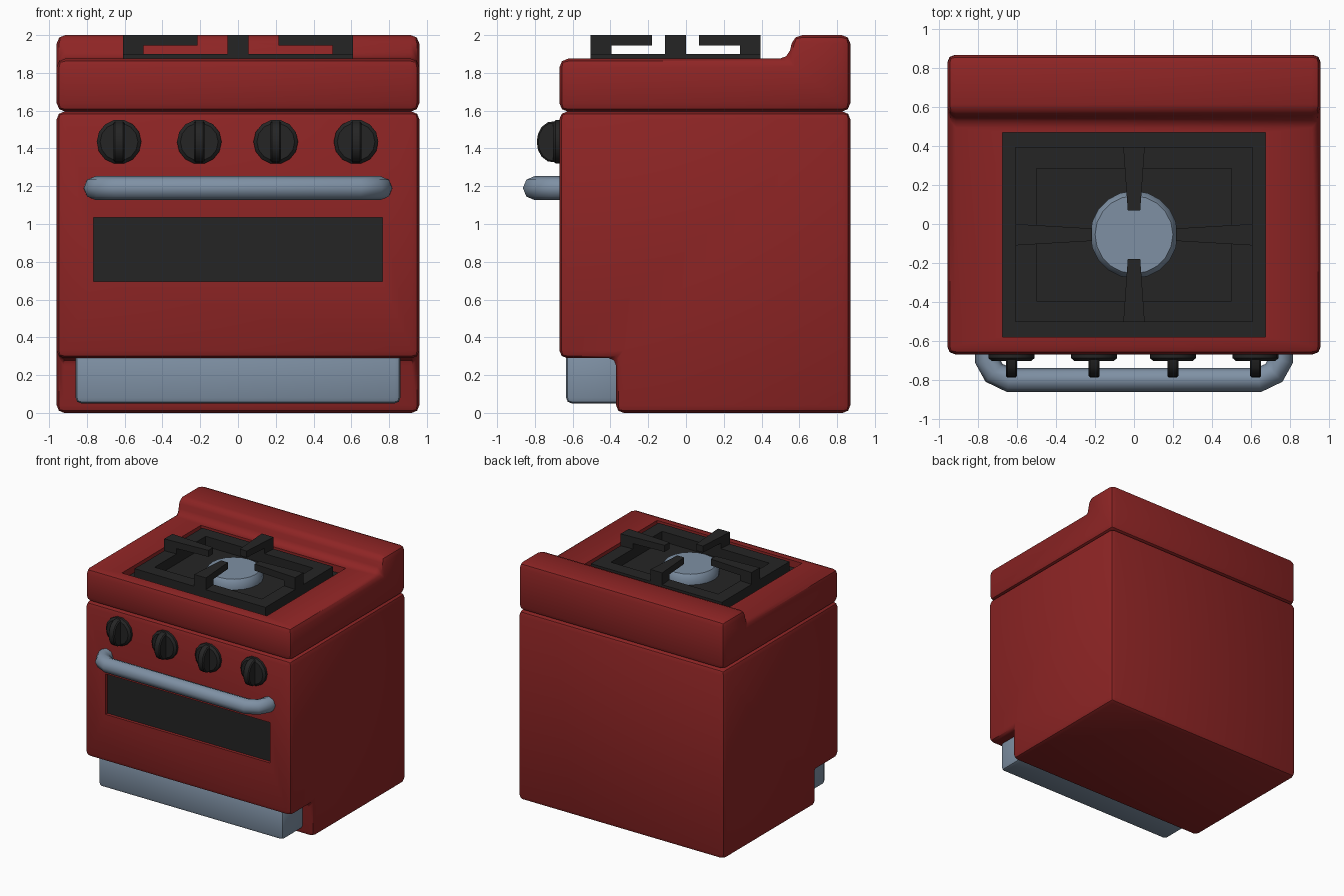
import bpy, bmesh, math
from mathutils import Vector, Matrix

cube = bpy.data.objects.get("Cube")
if cube:
    bpy.data.objects.remove(cube, do_unlink=True)


def material(name, rgb):
    m = bpy.data.materials.new(name)
    m.use_nodes = True
    m.diffuse_color = (*rgb, 1)
    m.node_tree.nodes["Principled BSDF"].inputs["Base Color"].default_value = (*rgb, 1)
    return m


RED = material("red enamel", (0.27, 0.018, 0.018))
BLACK = material("black iron", (0.018, 0.018, 0.018))
STEEL = material("blue grey steel", (0.21, 0.28, 0.37))


def finish(name, bm, mat):
    bmesh.ops.recalc_face_normals(bm, faces=bm.faces)
    mesh = bpy.data.meshes.new(name)
    bm.to_mesh(mesh)
    bm.free()
    mesh.materials.append(mat)
    ob = bpy.data.objects.new(name, mesh)
    bpy.context.collection.objects.link(ob)
    return ob


def activate(ob):
    bpy.ops.object.select_all(action='DESELECT')
    ob.select_set(True)
    bpy.context.view_layer.objects.active = ob


def smooth(ob, angle=40):
    activate(ob)
    bpy.ops.object.shade_smooth_by_angle(angle=math.radians(angle))


def bevel(ob, width, segments=2):
    mod = ob.modifiers.new("bevel", 'BEVEL')
    mod.width, mod.segments = width, segments
    activate(ob)
    bpy.ops.object.modifier_apply(modifier=mod.name)


def side_profile(name, points, x0, x1, mat):
    """Extrude a (y, z) outline along x."""
    bm = bmesh.new()
    face = bm.faces.new([bm.verts.new((x0, y, z)) for y, z in points])
    geom = bmesh.ops.extrude_face_region(bm, geom=[face])["geom"]
    bmesh.ops.translate(bm, vec=(x1 - x0, 0, 0),
                        verts=[v for v in geom if isinstance(v, bmesh.types.BMVert)])
    return finish(name, bm, mat)


def box(name, lo, hi, mat):
    return side_profile(name, [(lo[1], lo[2]), (hi[1], lo[2]), (hi[1], hi[2]), (lo[1], hi[2])],
                        lo[0], hi[0], mat)


def cut(ob, lo, hi):
    cutter = box("cutter", lo, hi, RED)
    mod = ob.modifiers.new("cut", 'BOOLEAN')
    mod.operation, mod.solver, mod.object = 'DIFFERENCE', 'EXACT', cutter
    activate(ob)
    bpy.ops.object.modifier_apply(modifier=mod.name)
    bpy.data.objects.remove(cutter, do_unlink=True)


def disc(name, rings, sides, mat, matrix):
    """Turned solid from (radius, height) rings."""
    bm = bmesh.new()
    loops = [[bm.verts.new((r * math.cos(math.tau * i / sides),
                            r * math.sin(math.tau * i / sides), h)) for i in range(sides)]
             for r, h in rings]
    for a, b in zip(loops, loops[1:]):
        for i in range(sides):
            j = (i + 1) % sides
            bm.faces.new((a[i], a[j], b[j], b[i]))
    bm.faces.new(loops[0])
    bm.faces.new(loops[-1])
    bm.transform(matrix)
    ob = finish(name, bm, mat)
    smooth(ob)
    return ob


# Cabinet with toe notch and window recess
body = side_profile("oven_body", [(-0.67, 0.29), (-0.37, 0.29), (-0.37, 0), (0.87, 0),
                                  (0.87, 1.595), (-0.67, 1.595)], -0.96, 0.96, RED)
bevel(body, 0.04)
cut(body, (-0.765, -0.8, 0.695), (0.765, -0.64, 1.035))
smooth(body)
box("oven_window", (-0.765, -0.645, 0.695), (0.765, -0.637, 1.035), BLACK)

# Cooktop with rear splash guard and sunken hob
top = side_profile("cooktop", [(-0.67, 1.595), (-0.67, 1.875), (0.54, 1.875), (0.57, 2),
                               (0.87, 2), (0.87, 1.595)], -0.96, 0.96, RED)
bevel(top, 0.045)
cut(top, (-0.675, -0.58, 1.81), (0.675, 0.47, 2.2))
smooth(top)
box("hob_tray", (-0.675, -0.58, 1.808), (0.675, 0.47, 1.816), BLACK)

# Lower drawer
drawer = box("drawer", (-0.86, -0.635, 0.05), (0.86, -0.3, 0.32), STEEL)
bevel(drawer, 0.03)
smooth(drawer)

# Burner cap
CENTRE = Vector((0, -0.055, 0))
disc("burner", [(0.225, 1.81), (0.225, 1.86), (0.2, 1.895)], 20, STEEL,
     Matrix.Translation(CENTRE))

# Grate frame: four bars around the hob
for s in (-1, 1):
    xs = sorted((s * 0.5, s * 0.61))
    box("grate_side_bar", (xs[0], -0.505, 1.81), (xs[1], 0.395, 1.9), BLACK)
    ys = sorted((s * 0.34, s * 0.45))
    box("grate_cross_bar", (-0.5, ys[0] - 0.055, 1.81), (0.5, ys[1] - 0.055, 1.9), BLACK)

# Grate fingers: L-shaped, tapering toward the burner
for k in range(4):
    reach, tip = ((0.61, 0.215), (0.45, 0.125))[k % 2]
    bm = bmesh.new()
    outline = [(reach, 1.89), (reach, 2), (tip, 2), (tip, 1.945),
               (reach - 0.11, 1.945), (reach - 0.11, 1.89)]
    sides = []
    for s in (-1, 1):
        sides.append([bm.verts.new((r, s * (0.032 + 0.023 * (r - tip) / (reach - tip)), z))
                      for r, z in outline])
        bm.faces.new(sides[-1])
    for i in range(len(outline)):
        j = (i + 1) % len(outline)
        bm.faces.new((sides[0][i], sides[0][j], sides[1][j], sides[1][i]))
    bm.transform(Matrix.Translation(CENTRE) @ Matrix.Rotation(k * math.pi / 2, 4, 'Z'))
    finish("grate_finger", bm, BLACK)

# Control knobs: round base with an upright rounded grip
for x in (-0.63, -0.205, 0.2, 0.625):
    place = Matrix.Translation((x, -0.66, 1.435)) @ Matrix.Rotation(math.pi / 2, 4, 'X')
    disc("knob_base", [(0.118, 0), (0.118, 0.03), (0.1, 0.045)], 14, BLACK, place)
    arc = [math.pi * i / 8 for i in range(9)]
    grip = side_profile("knob_grip", [(-0.67 - 0.12 * math.sin(a) ** 0.7 if 0 < i < 8 else -0.67,
                                       1.435 + 0.112 * math.cos(a)) for i, a in enumerate(arc)],
                        x - 0.028, x + 0.028, BLACK)
    bevel(grip, 0.008, 1)
    smooth(grip)

# Door handle: one bent tube
half = [(0.755, -0.64), (0.755, -0.7), (0.72, -0.765), (0.64, -0.802)]
path = [(-x, y) for x, y in half] + half[::-1]
curve = bpy.data.curves.new("door_handle", 'CURVE')
curve.dimensions = '3D'
curve.bevel_depth, curve.bevel_resolution = 0.063, 2
curve.use_fill_caps = True
spline = curve.splines.new('POLY')
spline.points.add(len(path) - 1)
for p, (x, y) in zip(spline.points, path):
    p.co = (x, y, 1.19, 1)
curve.materials.append(STEEL)
handle = bpy.data.objects.new("door_handle", curve)
bpy.context.collection.objects.link(handle)
activate(handle)
bpy.ops.object.convert(target='MESH')
smooth(bpy.context.view_layer.objects.active, 50)
